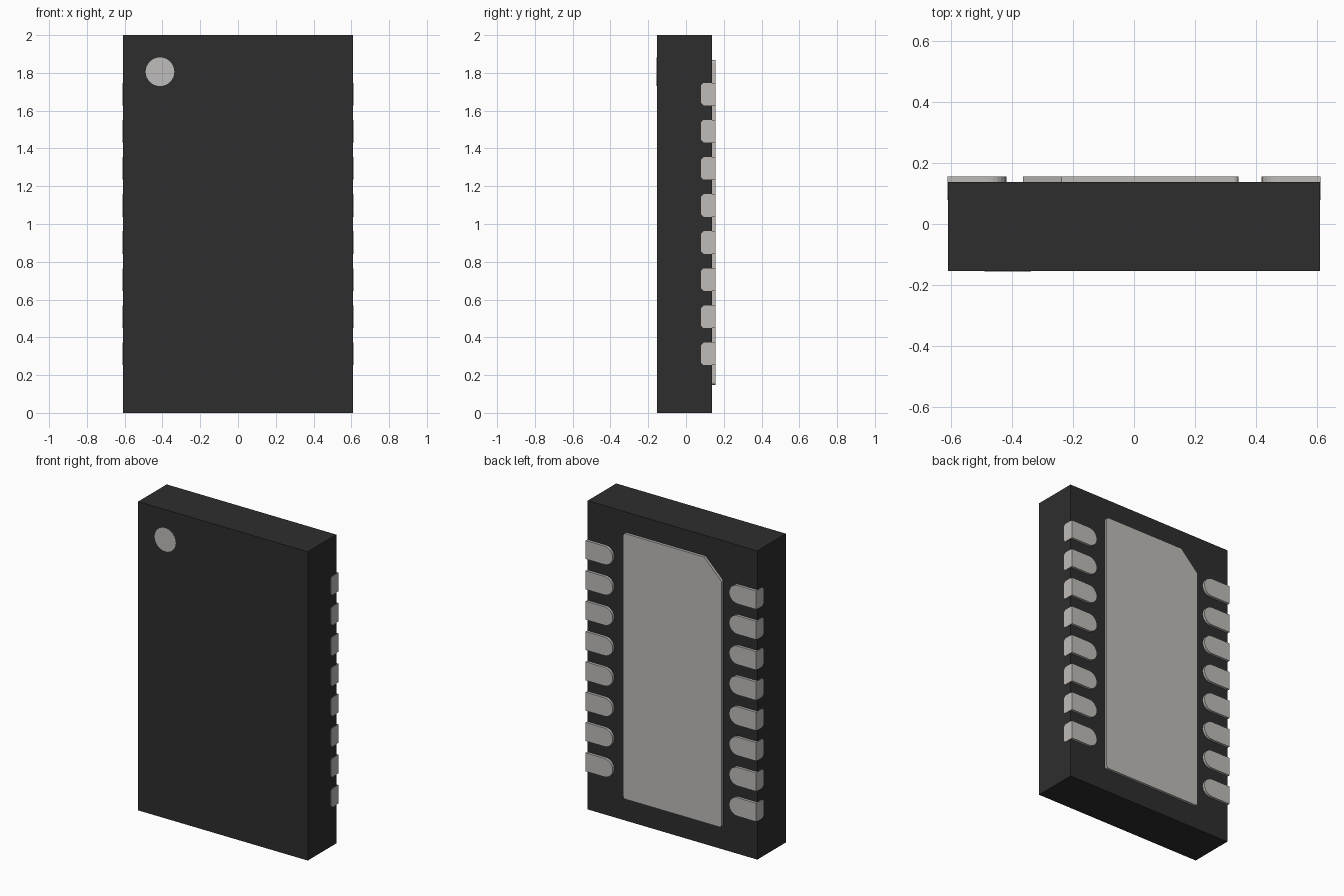
import bpy
import bmesh
from math import sin, cos, pi
from mathutils import Vector

cube = bpy.data.objects.get("Cube")
if cube:
    bpy.data.objects.remove(cube, do_unlink=True)

HALF_W, FRONT, BACK, PAD_BACK = 0.608, -0.154, 0.138, 0.155
SKIN = 0.003


def material(name, rgb):
    mat = bpy.data.materials.new(name)
    mat.use_nodes = True
    color = (*rgb, 1)
    mat.diffuse_color = color
    mat.node_tree.nodes["Principled BSDF"].inputs["Base Color"].default_value = color
    return mat


black = material("black plastic", (0.027, 0.027, 0.027))
metal = material("tin metal", (0.52, 0.5, 0.48))
grey = material("marking grey", (0.52, 0.51, 0.5))


def prism(bm, points, offset):
    """Extrude a flat outline of 3D points along an offset."""
    face = bm.faces.new([bm.verts.new(p) for p in points])
    new = bmesh.ops.extrude_face_region(bm, geom=[face])["geom"]
    verts = [v for v in new if isinstance(v, bmesh.types.BMVert)]
    bmesh.ops.translate(bm, verts=verts, vec=offset)


def finish(name, bm, mat):
    bmesh.ops.recalc_face_normals(bm, faces=bm.faces)
    mesh = bpy.data.meshes.new(name)
    bm.to_mesh(mesh)
    bm.free()
    mesh.materials.append(mat)
    obj = bpy.data.objects.new(name, mesh)
    bpy.context.scene.collection.objects.link(obj)
    return obj


def arc(cx, cz, r, start, end, steps):
    angles = [start + (end - start) * i / steps for i in range(steps + 1)]
    return [(cx + r * cos(a), cz + r * sin(a)) for a in angles]


# Package body
bm = bmesh.new()
bmesh.ops.create_cube(bm, size=1)
bmesh.ops.scale(bm, verts=bm.verts, vec=(2 * HALF_W, BACK - FRONT, 2))
bmesh.ops.translate(bm, verts=bm.verts, vec=(0, (BACK + FRONT) / 2, 1))
finish("package_body", bm, black)

# Round marker on the front
bm = bmesh.new()
dot = arc(-0.413, 1.806, 0.076, 0, 2 * pi, 32)[:-1]
prism(bm, [(x, FRONT + 0.001, z) for x, z in dot], Vector((0, -0.002, 0)))
finish("corner_marker", bm, grey)

# Thermal pad: three rounded corners and one cut corner
left, right, low, high, cut, r = -0.363, 0.342, 0.148, 1.868, 0.125, 0.016
outline = (arc(left + r, low + r, r, pi, 1.5 * pi, 4)
           + arc(right - r, low + r, r, 1.5 * pi, 2 * pi, 4)
           + arc(right - r, high - r, r, 0, pi / 2, 4)
           + [(left + cut, high), (left, high - cut)])
bm = bmesh.new()
prism(bm, [(x, BACK - 0.01, z) for x, z in outline],
      Vector((0, PAD_BACK - BACK + 0.01, 0)))
finish("thermal_pad", bm, metal)

# Wraparound contacts: a rounded tongue on the back and a tab on each side
HALF_H, TONGUE, TAB_FRONT, CHAMFER, PITCH = 0.06, 0.417, 0.079, 0.014, 0.1965
for side, label in ((1, "left"), (-1, "right")):
    for i in range(8):
        z = 1 + (i - 3.5) * PITCH
        edge = HALF_W + SKIN
        bm = bmesh.new()
        tongue = ([(edge, z - HALF_H), (edge, z + HALF_H)]
                  + arc(TONGUE + HALF_H, z, HALF_H, pi / 2, 1.5 * pi, 12))
        prism(bm, [(side * x, BACK - 0.01, h) for x, h in tongue],
              Vector((0, PAD_BACK - BACK + 0.01, 0)))
        tab = [(BACK, z - HALF_H), (BACK, z + HALF_H),
               (TAB_FRONT + CHAMFER, z + HALF_H), (TAB_FRONT, z + HALF_H - CHAMFER),
               (TAB_FRONT, z - HALF_H + CHAMFER), (TAB_FRONT + CHAMFER, z - HALF_H)]
        prism(bm, [(side * (HALF_W - 0.01), y, h) for y, h in tab],
              Vector((side * (SKIN + 0.01), 0, 0)))
        finish(f"{label}_contact_{i + 1}", bm, metal)
